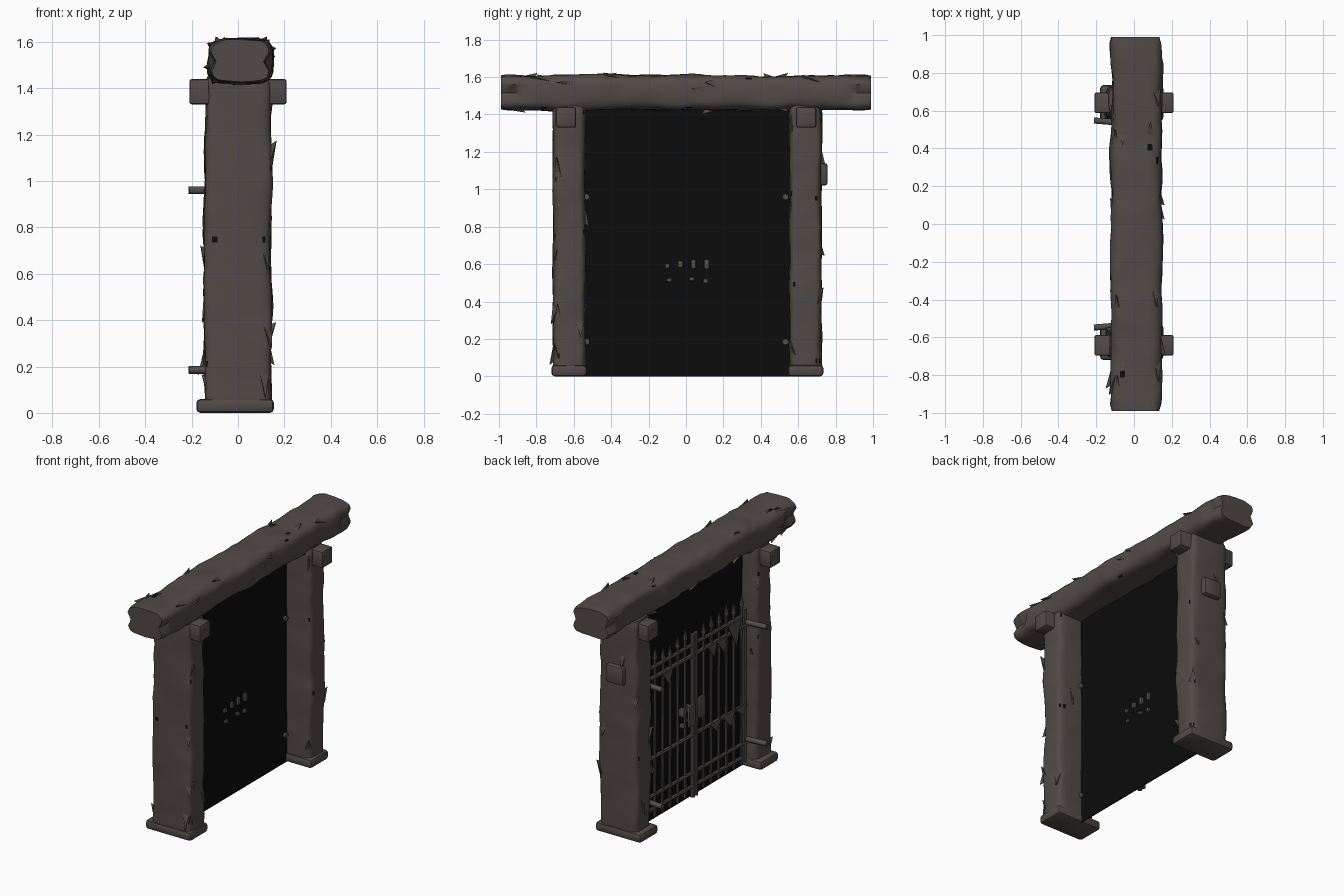
import bpy, bmesh, math, random
from mathutils import Vector, Matrix, noise

if "Cube" in bpy.data.objects:
    bpy.data.objects.remove(bpy.data.objects["Cube"])

random.seed(7)

def mat(name, c):
    m = bpy.data.materials.new(name)
    m.diffuse_color = (*c, 1)
    m.use_nodes = True
    m.node_tree.nodes["Principled BSDF"].inputs["Base Color"].default_value = m.diffuse_color
    return m

WOOD = mat("weathered wood", (0.083, 0.068, 0.063))
DARK = mat("dark void", (0.0035, 0.0035, 0.0035))
IRON = mat("old iron", (0.085, 0.075, 0.070))

def finish(bm, name, mats, smooth=True):
    bmesh.ops.recalc_face_normals(bm, faces=bm.faces)
    me = bpy.data.meshes.new(name)
    bm.to_mesh(me)
    bm.free()
    for m in mats:
        me.materials.append(m)
    o = bpy.data.objects.new(name, me)
    bpy.context.collection.objects.link(o)
    if smooth:
        bpy.ops.object.select_all(action='DESELECT')
        o.select_set(True)
        bpy.context.view_layer.objects.active = o
        bpy.ops.object.shade_smooth_by_angle(angle=math.radians(40))
    return o

def timber(name, place, a, b, w0, w1, seed, power, rough, shards, notch=False):
    """Rough log: superellipse rings along w, noisy surface, dark knot holes, splinters."""
    bm = bmesh.new()
    sides, rings = 28, 56
    off = Vector((seed * 3.1, seed * 1.7, seed * 5.3))
    loops = []
    for i in range(rings + 1):
        t = i / rings
        w = w0 + (w1 - w0) * t
        end = min(t, 1 - t)
        loop = []
        for k in range(sides):
            g = math.tau * k / sides
            c, s = math.cos(g), math.sin(g)
            x = a * math.copysign(abs(c) ** (2 / power), c)
            v = b * math.copysign(abs(s) ** (2 / power), s)
            big = noise.noise(Vector((x * 6, v * 6, w * 4.5)) + off)
            fine = noise.noise(Vector((x * 22, v * 22, w * 11)) - off)
            f = 1 + rough * (big + 0.45 * fine)
            if end < 0.012:
                f *= 0.94
            if notch and end < 0.06 and abs(v) < 0.035 and abs(x) > a * 0.5:
                f *= 0.82           # split end of the beam
            loop.append(bm.verts.new(place(x * f, v * f, w)))
        loops.append(loop)
    skin = []
    for p, q in zip(loops, loops[1:]):
        for k in range(sides):
            j = (k + 1) % sides
            skin.append(bm.faces.new((p[k], p[j], q[j], q[k])))
    for loop in (loops[0], loops[-1]):
        cap = bm.faces.new(loop)
        bmesh.ops.inset_individual(bm, faces=[cap], thickness=0.025, depth=0.008)
    bmesh.ops.recalc_face_normals(bm, faces=bm.faces)
    axis = (place(0, 0, 1) - place(0, 0, 0)).normalized()
    # knot holes
    for f in random.sample(skin, 12):
        if f.calc_area() < 0.0012:
            f.material_index = 1
    # splinters lifting off the surface
    for f in random.sample(skin, shards):
        c, n = f.calc_center_median(), f.normal.copy()
        t = axis * random.choice((-1, 1))
        side = n.cross(t).normalized() * random.uniform(0.012, 0.025)
        L = random.uniform(0.04, 0.09)
        pts = [c - t * L - side - n * 0.006, c - t * L + side - n * 0.006,
               c + t * L * 0.3 - n * 0.012, c + t * L * 0.6 + n * random.uniform(0.012, 0.028)]
        p = [bm.verts.new(u) for u in pts]
        for q in ((0, 1, 3), (0, 2, 3), (1, 2, 3), (0, 1, 2)):
            bm.faces.new([p[i] for i in q])
    return finish(bm, name, [WOOD, DARK])

def block(name, lo, hi, m=WOOD, bevel=0.012):
    bm = bmesh.new()
    lo, hi = Vector(lo), Vector(hi)
    bmesh.ops.create_cube(bm, size=1, matrix=Matrix.Translation((lo + hi) / 2)
                          @ Matrix.Diagonal((*(hi - lo), 1)))
    if bevel:
        bmesh.ops.bevel(bm, geom=bm.edges[:], offset=bevel, segments=2, affect='EDGES', profile=0.5)
    return finish(bm, name, [m], bool(bevel))

def rod(bm, p, q, r0, r1=None, n=8):
    p, q = Vector(p), Vector(q)
    d = q - p
    M = Matrix.Translation((p + q) / 2) @ d.to_track_quat('Z', 'Y').to_matrix().to_4x4()
    bmesh.ops.create_cone(bm, cap_ends=True, segments=n, radius1=r0,
                          radius2=r0 if r1 is None else r1, depth=d.length, matrix=M)

# lintel beam across the top
timber("lintel_beam", lambda x, v, w: Vector((x + 0.012, w, 1.515 + v)),
       0.135, 0.095, -0.99, 0.99, 3, 4, 0.13, 24, True)

# posts with foot blocks and cross brackets
for s, label in ((-1, "near"), (1, "far")):
    yc = 0.625 if s < 0 else 0.64
    timber(label + "_post",
           lambda x, v, w: Vector((x * (1 + 0.07 * math.sin(w * 2.2)), s * yc + v, w)),
           0.138, 0.086, 0.02, 1.45, 5 + s, 6, 0.085, 12)
    block(label + "_foot", (-0.18, s * yc - 0.095, 0), (0.155, s * yc + 0.095, 0.06), bevel=0.018)
    block(label + "_bracket", (-0.21, s * 0.642 - 0.055, 1.33), (0.21, s * 0.642 + 0.055, 1.44))

# small worn block on the outer side of the far post
block("side_block", (-0.065, 0.68, 1.02), (0.065, 0.757, 1.14), bevel=0.015)

# black opening behind the gate
block("dark_opening", (-0.035, -0.56, 0), (-0.03, 0.56, 1.43), DARK, 0)

# gate: two leaves of spiked bars and rails
GX = -0.06
bm = bmesh.new()
for s in (-1, 1):
    for z, r in ((0.08, 0.013), (0.17, 0.013), (0.42, 0.014), (0.95, 0.014), (1.02, 0.013)):
        rod(bm, (GX, s * 0.02, z), (GX, s * 0.54, z + 0.01 * s), r)
    for i in range(6):
        y = s * (0.095 + 0.08 * i)
        top = 1.06 + random.uniform(-0.02, 0.03)
        lean = random.uniform(-0.008, 0.008)
        rod(bm, (GX, y, 0.03), (GX, y + lean, top), 0.010)
        rod(bm, (GX, y + lean, top), (GX, y + lean, top + 0.075), 0.016, 0.001)
    rod(bm, (GX, s * 0.016, 0.01), (GX, s * 0.016, 1.09), 0.015)
    rod(bm, (GX, s * 0.525, 0.04), (GX, s * 0.525, 1.05), 0.015)
finish(bm, "gate_bars", [IRON])

# hinge pegs driven into the posts
bm = bmesh.new()
for s in (-1, 1):
    for z in (0.185, 0.96):
        rod(bm, (-0.212, s * 0.548, z), (-0.015, s * 0.532, z), 0.017, n=10)
finish(bm, "hinge_pegs", [IRON])

# lock plates on both leaves
block("left_lock_plate", (-0.088, 0.02, 0.50), (-0.07, 0.09, 0.64), IRON, 0.005)
block("right_lock_plate", (-0.088, -0.08, 0.52), (-0.07, -0.02, 0.66), IRON, 0.005)

# rivet ends poking through the dark opening
for i, (y, z, h) in enumerate(((-0.1, 0.59, 0.012), (-0.03, 0.60, 0.018), (0.04, 0.60, 0.024),
                               (0.11, 0.60, 0.026), (-0.09, 0.515, 0.010), (0.03, 0.52, 0.010),
                               (0.105, 0.51, 0.012))):
    block(f"rivet_{i}", (-0.07, y - 0.013, z - h), (-0.015, y + 0.013, z + h), IRON, 0.004)

# torn metal scraps hanging on the rails
bm = bmesh.new()
for y, z, w, h in ((-0.40, 1.01, 0.07, 0.16), (-0.27, 0.95, 0.05, 0.09), (-0.17, 0.95, 0.05, 0.08),
                   (-0.47, 0.43, 0.06, 0.07), (-0.34, 0.43, 0.07, 0.09), (-0.2, 0.43, 0.06, 0.07),
                   (0.3, 0.95, 0.05, 0.09)):
    tri = [Vector((GX - 0.018, y - w, z)), Vector((GX - 0.018, y + w, z)), Vector((GX - 0.024, y - w * 0.2, z - h))]
    a = [bm.verts.new(p) for p in tri]
    b = [bm.verts.new(p + Vector((0.006, 0, 0))) for p in tri]
    bm.faces.new(a)
    bm.faces.new(b[::-1])
    for i in range(3):
        j = (i + 1) % 3
        bm.faces.new((a[i], b[i], b[j], a[j]))
finish(bm, "torn_scraps", [IRON], False)
